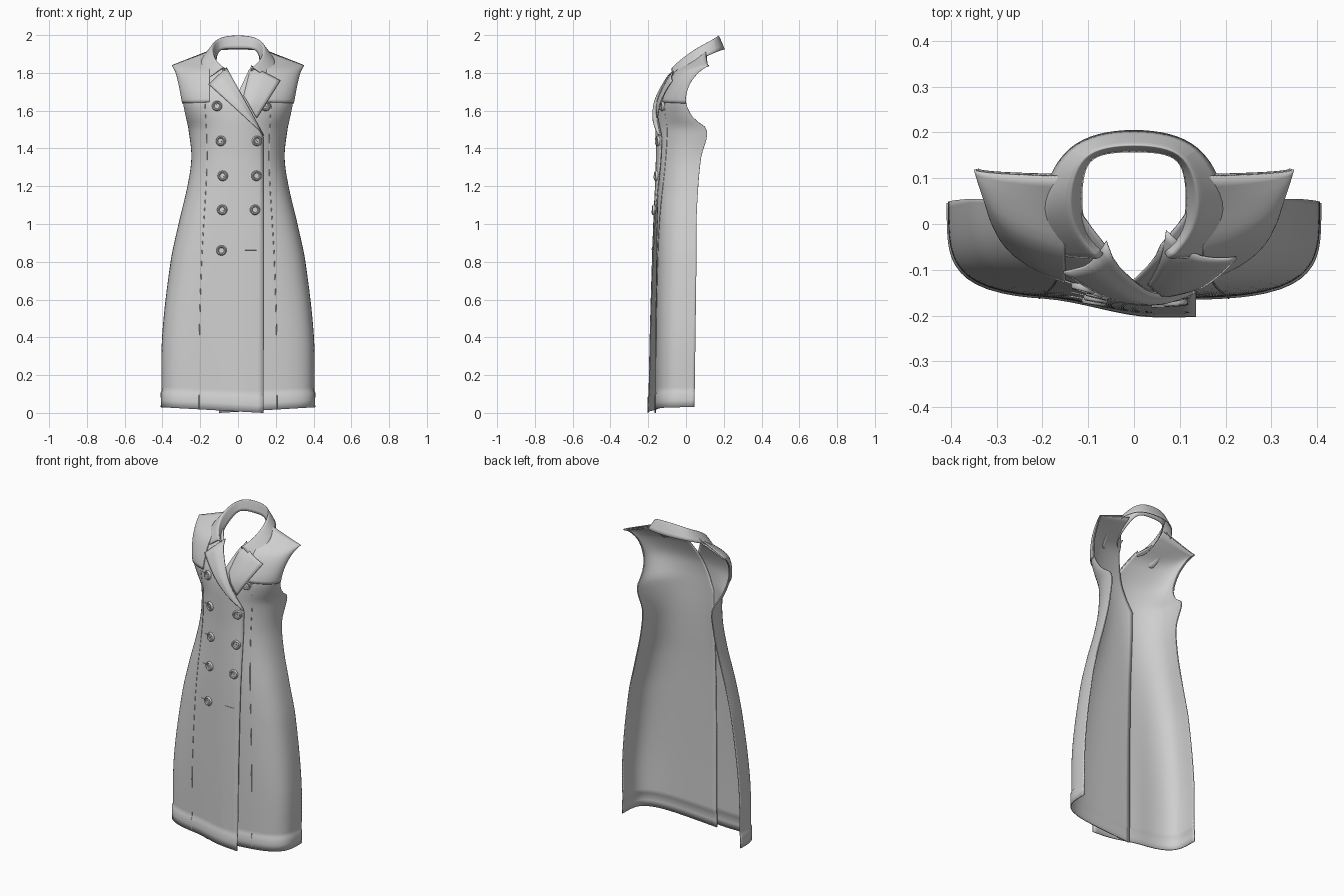
import bpy
import math
from mathutils import Vector

if "Cube" in bpy.data.objects:
    bpy.data.objects.remove(bpy.data.objects["Cube"], do_unlink=True)

cloth = bpy.data.materials.new("light grey cloth")
cloth.use_nodes = True
GREY = (0.62, 0.62, 0.62, 1)
cloth.diffuse_color = GREY
cloth.node_tree.nodes["Principled BSDF"].inputs["Base Color"].default_value = GREY

# Garment stations: height, half width, side edge y, side edge z, front y, squareness
KEYS = [
    (0.0, .405, .045, .03, -.162, 4),
    (0.4, .402, .05, .4, -.162, 3.8),
    (0.8, .357, .055, .8, -.158, 3.3),
    (1.0, .315, .055, 1.0, -.155, 3),
    (1.2, .268, .065, 1.2, -.15, 2.6),
    (1.35, .247, .08, 1.35, -.148, 2.4),
    (1.51, .262, .11, 1.5, -.15, 2.2),
    (1.57, .275, .04, 1.56, -.15, 2),
    (1.65, .292, 0, 1.645, -.14, 2),
    (1.75, .31, .02, 1.74, -.10, 2),
    (1.81, .325, .065, 1.8, -.06, 2),
    (1.86, .338, .1, 1.828, .02, 2),
    (1.915, .345, .12, 1.838, .105, 2),
]
RIGHT, LEFT = -1, 1


def station(s):
    """Smoothly interpolated station values at height s."""
    i = 0
    while i < len(KEYS) - 2 and s > KEYS[i + 1][0]:
        i += 1
    a, b = KEYS[i], KEYS[i + 1]
    p, q = KEYS[max(i - 1, 0)], KEYS[min(i + 2, len(KEYS) - 1)]
    h = b[0] - a[0]
    t = (s - a[0]) / h
    out = []
    for k in range(1, 6):
        m0 = (b[k] - p[k]) / (b[0] - p[0]) * h
        m1 = (q[k] - a[k]) / (q[0] - a[0]) * h
        out.append(a[k] + t * m0 + t * t * (3 * (b[k] - a[k]) - 2 * m0 - m1)
                   + t ** 3 * (2 * (a[k] - b[k]) + m0 + m1))
    if s < 0.09:  # folded hem stands slightly proud
        out[0] += .004
        out[3] -= .004
    return out


def smooth(t):
    t = min(max(t, 0), 1)
    return t * t * (3 - 2 * t)


def depth(side, u, s):
    """Surface y at distance u towards the panel's own side."""
    w, yo, zo, yc, n = station(s)
    y = yo + (yc - yo) * max(0, 1 - abs(u / w) ** n) ** (1 / n)
    if side == RIGHT:  # overlapping panel bulges over the other one
        y -= max(.012, .038 - .019 * s) * smooth((.2 - u) / .25) * smooth((1.9 - s) / .1)
    return y


def inner(side, s):
    """Front closing edge, roll line and neckline."""
    if s < 1.47:
        return -.135 if side == RIGHT else -.1
    if s < 1.81:
        shift = 0 if side == RIGHT else .03
        return -.135 + shift + (.19 - shift) * (s - 1.47) / .34
    return .055 + .07 * smooth((s - 1.81) / .06)


def add_mesh(name, verts, faces, thickness=0, offset=-1, subdiv=0):
    mesh = bpy.data.meshes.new(name)
    mesh.from_pydata(verts, [], faces)
    mesh.materials.append(cloth)
    obj = bpy.data.objects.new(name, mesh)
    bpy.context.collection.objects.link(obj)
    if subdiv:
        mod = obj.modifiers.new("rounding", 'SUBSURF')
        mod.levels = mod.render_levels = subdiv
    if thickness:
        mod = obj.modifiers.new("cloth thickness", 'SOLIDIFY')
        mod.thickness, mod.offset = thickness, offset
    bpy.ops.object.select_all(action='DESELECT')
    obj.select_set(True)
    bpy.context.view_layer.objects.active = obj
    bpy.ops.object.shade_smooth_by_angle(angle=math.radians(40))
    return obj


def add_grid(name, rows, flip=False, **kw):
    c = len(rows[0])
    faces = []
    for i in range(len(rows) - 1):
        for j in range(c - 1):
            f = (i * c + j, i * c + j + 1, i * c + c + j + 1, i * c + c + j)
            faces.append(f[::-1] if flip else f)
    return add_mesh(name, [p for r in rows for p in r], faces, **kw)


def panel(name, side, heights, edge, lift=0, **kw):
    cols = 14
    rows = []
    for s in heights:
        w, yo, zo, yc, n = station(s)
        u0, u1 = edge(s), .7 * w
        start = math.asin(.7 ** (n / 2))
        us = [u0 + (u1 - u0) * j / cols for j in range(cols)]
        for j in range(cols + 1):  # denser towards the side edge
            a = math.pi / 2 - (math.pi / 2 - start) * (1 - j / cols) ** 2
            us.append(w * math.sin(a) ** (2 / n))
        rows.append([(side * u, depth(side, u, s) - lift,
                      s + (zo - s) * (u - u0) / (w - u0)) for u in us])
    add_grid(name, rows, flip=side == RIGHT, **kw)


# Front panels, yokes and princess seams
top = KEYS[-1][0]
body = [0, .04, .085, .092] + [.092 + (top - .092) * i / 75 for i in range(1, 76)]
yoke = [1.645 + (top - 1.645) * i / 16 for i in range(17)]
for side, label in ((RIGHT, "right"), (LEFT, "left")):
    panel(label + "_front_panel", side, body, lambda s: inner(side, s), thickness=.006)
    panel(label + "_shoulder_yoke", side, yoke, lambda s: max(.15, inner(side, s)),
          lift=.001, thickness=.005, offset=1)
    curve = bpy.data.curves.new(label + "_princess_seam", 'CURVE')
    curve.dimensions = '3D'
    curve.bevel_depth, curve.bevel_resolution = .002, 1
    line = curve.splines.new('POLY')
    line.points.add(50)
    for i, pt in enumerate(line.points):
        s = .02 + 1.62 * i / 50
        u = .1 + .26 * station(s)[0]
        pt.co = (side * u, depth(side, u, s), s, 1)
    curve.materials.append(cloth)
    bpy.context.collection.objects.link(bpy.data.objects.new(curve.name, curve))


# Lapels: four corners draped over the chest, roll line first
def lapel(name, side, roll_top, tip, low, roll_low):
    corners = [Vector(p) for p in (roll_top, tip, low, roll_low)]
    rows = []
    for i in range(15):
        a = corners[0].lerp(corners[3], i / 14)
        b = corners[1].lerp(corners[2], i / 14)
        row = []
        for j in range(9):
            x, z = a.lerp(b, j / 8)
            row.append((x, depth(side, side * x, z) - .004 - .014 * smooth(j / 4), z))
        rows.append(row)
    add_grid(name, rows, flip=side == LEFT, thickness=.006)


lapel("right_lapel", RIGHT, (-.06, 1.83), (-.155, 1.74), (.125, 1.485), (.137, 1.47))
lapel("left_lapel", LEFT, (.07, 1.84), (.225, 1.76), (.10, 1.56), (.03, 1.68))

# Collar: stand edge, fold and fall edge from back centre to front end
COLLAR = [
    ((0, .157, 1.93), (0, .172, 2.01), (0, .208, 1.925)),
    ((.06, .155, 1.93), (.06, .168, 2.007), (.08, .2, 1.925)),
    ((.098, .14, 1.92), (.11, .148, 1.99), (.145, .17, 1.915)),
    ((.112, .1, 1.89), (.135, .09, 1.96), (.188, .105, 1.89)),
    ((.115, .03, 1.85), (.138, .03, 1.925), (.205, .03, 1.855)),
    ((.1, -.03, 1.81), (.12, -.03, 1.88), (.198, -.035, 1.79)),
    ((.06, -.055, 1.8), (.075, -.078, 1.835), (.185, -.07, 1.75)),
]
half = []
for ring in COLLAR:
    stand, fold, fall = map(Vector, ring)
    half.append([stand, fold.lerp(stand, .1), fold.lerp(fall, .1), fall])
other = [[Vector((-p.x, p.y, p.z)) for p in r] for r in half[:0:-1]]
add_grid("collar", other + half, flip=True, thickness=.005, subdiv=2)


# Buttons: turned disc with a raised rim and a cross stitch
PROFILE = [(.014, .006), (.018, .011), (.023, .011), (.027, .006), (.027, -.004)]


def placement(side, x, z):
    e = .01
    dx = (depth(side, side * (x + e), z) - depth(side, side * (x - e), z)) / (2 * e)
    dz = (depth(side, side * x, z + e) - depth(side, side * x, z - e)) / (2 * e)
    turn = Vector((dx, -1, dz)).to_track_quat('Z', 'Y')
    return Vector((x, depth(side, side * x, z), z)), turn


def bar(name, place, size, spin=0, lift=0):
    bpy.ops.mesh.primitive_cube_add(size=1)
    obj = bpy.context.object
    obj.name = name
    obj.data.materials.append(cloth)
    pos, turn = place
    obj.scale = size
    obj.rotation_euler = (turn.to_matrix() @ Vector((0, 0, 1)).to_track_quat('Z', 'Y').to_matrix()).to_euler()
    obj.rotation_euler.rotate_axis('Z', spin)
    obj.location = pos + turn @ Vector((0, 0, lift))


def button(side, x, z):
    place = placement(side, x, z)
    pos, turn = place
    k = 24
    verts = [pos + turn @ Vector((r * math.cos(math.tau * i / k), r * math.sin(math.tau * i / k), h))
             for r, h in PROFILE for i in range(k)]
    faces = [tuple(range(k))]
    for a in range(len(PROFILE) - 1):
        for i in range(k):
            j = (i + 1) % k
            faces.append((a * k + i, a * k + k + i, a * k + k + j, a * k + j))
    add_mesh("button", verts, faces)
    for spin in (math.pi / 4, -math.pi / 4):
        bar("button_stitch", place, (.016, .003, .003), spin, .0065)


for x, z in ((-.11, 1.625), (-.09, 1.44), (-.08, 1.255), (-.083, 1.075), (-.087, .86)):
    button(RIGHT, x, z)
    bar("buttonhole", placement(RIGHT, x - .035, z), (.04, .006, .005))
for x, z in ((.1, 1.44), (.097, 1.255), (.09, 1.075)):
    button(RIGHT, x, z)
button(LEFT, .145, 1.625)
bar("open_buttonhole", placement(RIGHT, .068, .865), (.06, .008, .006))
